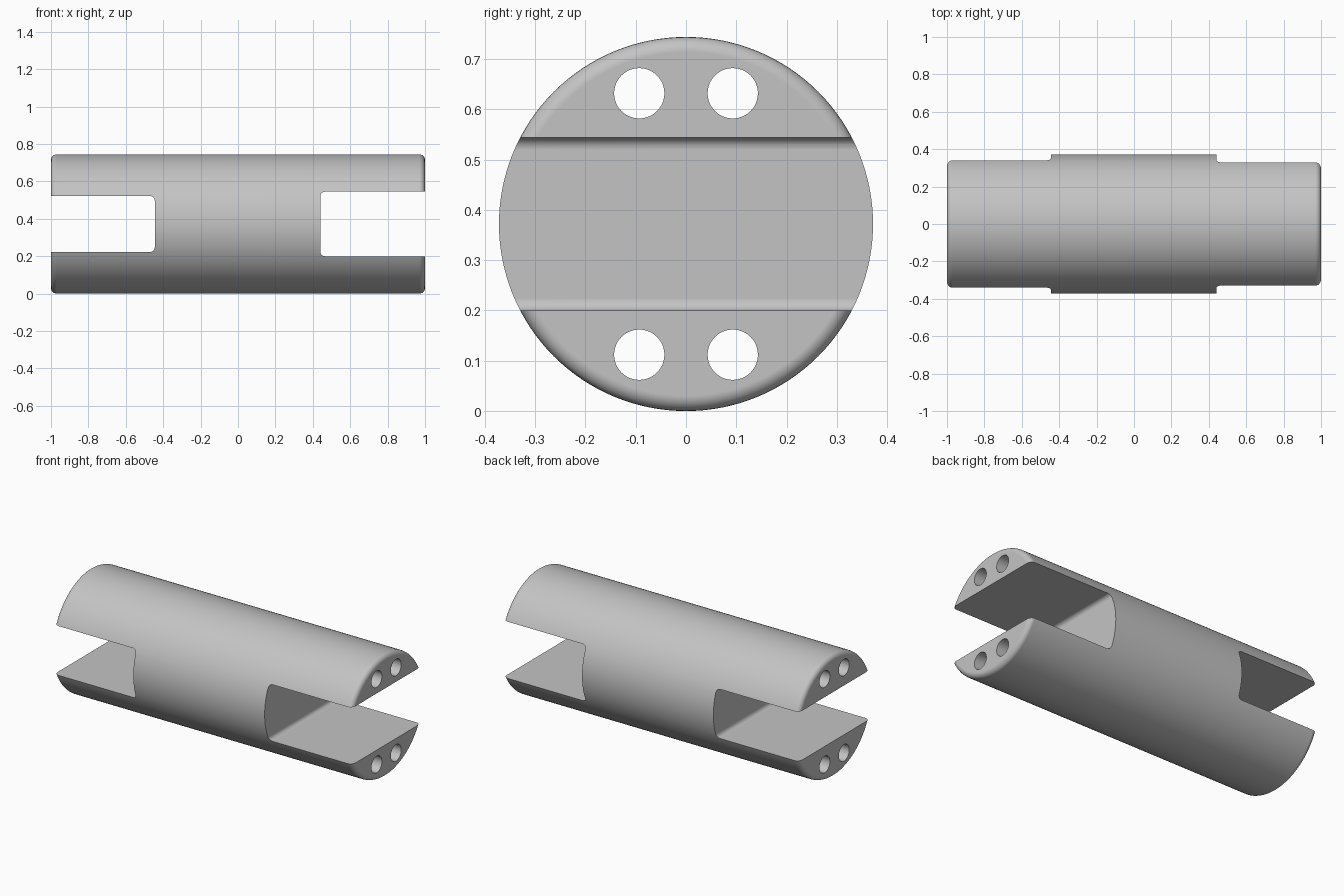
import bpy, bmesh
from math import radians, pi
from mathutils import Matrix, Vector

if "Cube" in bpy.data.objects:
    bpy.data.objects.remove(bpy.data.objects["Cube"], do_unlink=True)

R = 0.372
LENGTH = 2.0

metal = bpy.data.materials.new("plain grey")
metal.use_nodes = True
grey = (0.55, 0.55, 0.55, 1)
metal.diffuse_color = grey
metal.node_tree.nodes["Principled BSDF"].inputs["Base Color"].default_value = grey


def make_object(name, bm):
    mesh = bpy.data.meshes.new(name)
    bmesh.ops.recalc_face_normals(bm, faces=bm.faces)
    bm.to_mesh(mesh)
    bm.free()
    mesh.materials.append(metal)
    ob = bpy.data.objects.new(name, mesh)
    bpy.context.collection.objects.link(ob)
    return ob


def rod(name, radius, length, y, z, sides, fillet=0):
    """Cylinder along x, optionally with rounded end rims."""
    bm = bmesh.new()
    place = Matrix.Translation((0, y, z)) @ Matrix.Rotation(pi / 2, 4, 'Y')
    bmesh.ops.create_cone(bm, cap_ends=True, segments=sides, radius1=radius,
                          radius2=radius, depth=length, matrix=place)
    if fillet:
        rims = [e for e in bm.edges
                if abs(e.verts[0].co.x - e.verts[1].co.x) < 1e-4]
        bmesh.ops.bevel(bm, geom=rims, offset=fillet, segments=6,
                        profile=0.5, affect='EDGES')
    return make_object(name, bm)


def slot(name, side, depth, height):
    """Open-ended slot cutter with rounded inner corners."""
    inner, outer = LENGTH / 2 - depth, LENGTH / 2 + 0.1
    bm = bmesh.new()
    size = Matrix.Diagonal((outer - inner, 1, height, 1))
    centre = Vector((side * (inner + outer) / 2, 0, R))
    bmesh.ops.create_cube(bm, size=1, matrix=Matrix.Translation(centre) @ size)
    corners = [e for e in bm.edges
               if all(abs(abs(v.co.x) - inner) < 1e-4 for v in e.verts)
               and abs(e.verts[0].co.z - e.verts[1].co.z) < 1e-4]
    bmesh.ops.bevel(bm, geom=corners, offset=0.025, segments=6,
                    profile=0.5, affect='EDGES')
    return make_object(name, bm)


# Round body with softened rims
body = rod("slotted_shaft", R, LENGTH, 0, R, 128, 0.03)

# End slots and the four lengthwise holes
cutters = [slot("left_slot_cutter", 1, 0.56, 0.345),
           slot("right_slot_cutter", -1, 0.555, 0.30)]
for y in (-0.093, 0.093):
    for dz in (-0.26, 0.26):
        cutters.append(rod("hole_cutter", 0.05, LENGTH + 0.2, y, R + dz, 48))

for cutter in cutters:
    cutter.hide_render = True
    cut = body.modifiers.new("cut", 'BOOLEAN')
    cut.operation = 'DIFFERENCE'
    cut.solver = 'EXACT'
    cut.object = cutter

# Fix the cuts into the mesh, then drop the cutters
bpy.ops.object.select_all(action='DESELECT')
body.select_set(True)
bpy.context.view_layer.objects.active = body
bpy.ops.object.convert(target='MESH')
for cutter in cutters:
    bpy.data.objects.remove(cutter, do_unlink=True)

# Smooth curved walls with crisp cut edges
bpy.ops.object.shade_smooth_by_angle(angle=radians(30))
weighted = body.modifiers.new("weighted_normals", 'WEIGHTED_NORMAL')
weighted.keep_sharp = True
